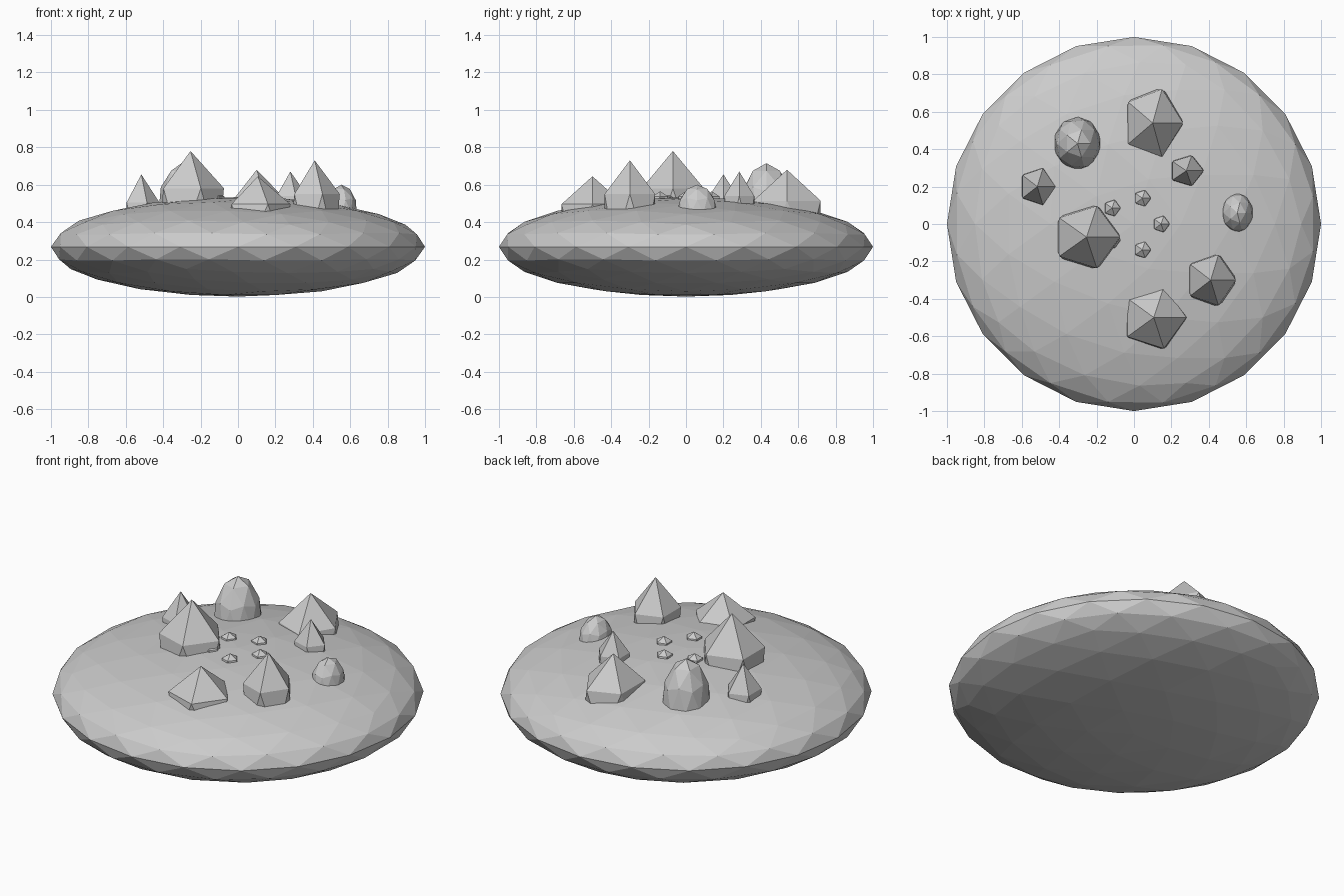
import bpy
import math

if "Cube" in bpy.data.objects:
    bpy.data.objects.remove(bpy.data.objects["Cube"])

stone = bpy.data.materials.new("stone grey")
stone.diffuse_color = (0.6, 0.6, 0.6, 1)
stone.use_nodes = True
stone.node_tree.nodes["Principled BSDF"].inputs["Base Color"].default_value = stone.diffuse_color


def faceted_ball(name, detail, centre, size):
    """Flat-shaded icosphere stretched to the given half sizes."""
    bpy.ops.mesh.primitive_ico_sphere_add(subdivisions=detail, radius=1, location=centre)
    ob = bpy.context.object
    ob.name = name
    ob.scale = size
    bpy.ops.object.transform_apply(location=False, rotation=False, scale=True)
    ob.data.materials.append(stone)
    return ob


# Wide lens-shaped island
faceted_ball("island_base", 3, (0, 0, 0.268), (1, 1, 0.266))

# Pointed rocks sunk into the island: x, y, apex height, half sizes
pointed = [
    (-0.254, -0.07, 0.78, 0.20, 0.195, 0.36),
    (0.41, -0.30, 0.73, 0.15, 0.159, 0.325),
    (0.106, -0.50, 0.645, 0.195, 0.195, 0.27),
    (0.10, 0.54, 0.68, 0.18, 0.212, 0.30),
    (-0.517, 0.20, 0.655, 0.108, 0.115, 0.27),
    (0.28, 0.285, 0.67, 0.102, 0.094, 0.235),
]
for x, y, top, sx, sy, sz in pointed:
    faceted_ball("pointed_rock", 1, (x, y, top - sz), (sx, sy, sz))

# Rounded boulders
for x, y, top, sx, sy, sz in [(-0.302, 0.43, 0.715, 0.13, 0.145, 0.27),
                              (0.552, 0.06, 0.60, 0.087, 0.108, 0.15)]:
    faceted_ball("round_boulder", 2, (x, y, top - sz), (sx, sy, sz))

# Ring of five pebbles around the middle
for i in range(5):
    a = math.radians(72 * i)
    faceted_ball("pebble", 1, (0.145 * math.cos(a), 0.145 * math.sin(a), 0.515),
                 (0.05, 0.05, 0.05))
